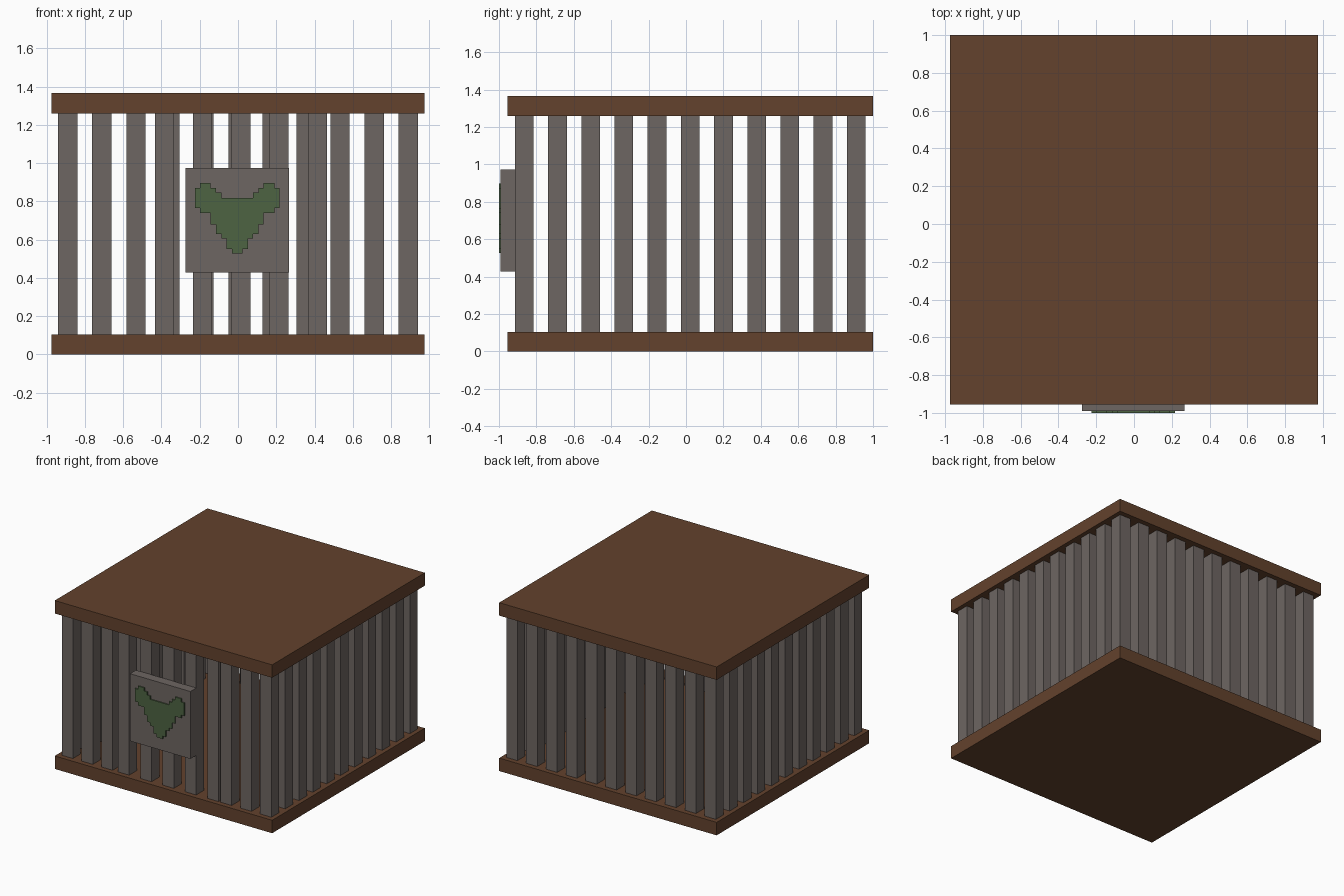
import bpy, bmesh

if "Cube" in bpy.data.objects:
    bpy.data.objects.remove(bpy.data.objects["Cube"])


def material(name, rgb):
    m = bpy.data.materials.new(name)
    m.diffuse_color = (*rgb, 1)
    m.use_nodes = True
    m.node_tree.nodes["Principled BSDF"].inputs["Base Color"].default_value = m.diffuse_color
    return m


BROWN = material("brown wood", (0.125, 0.054, 0.026))
GREY = material("grey metal", (0.155, 0.132, 0.122))
GREEN = material("dark green", (0.075, 0.125, 0.055))


def finish(name, bm, mat):
    bmesh.ops.recalc_face_normals(bm, faces=bm.faces)
    mesh = bpy.data.meshes.new(name)
    bm.to_mesh(mesh)
    bm.free()
    mesh.materials.append(mat)
    ob = bpy.data.objects.new(name, mesh)
    bpy.context.collection.objects.link(ob)
    return ob


def box(name, lo, hi, mat):
    bm = bmesh.new()
    bmesh.ops.create_cube(bm, size=1)
    for v in bm.verts:
        v.co = [hi[i] if v.co[i] > 0 else lo[i] for i in range(3)]
    return finish(name, bm, mat)


Z0, Z1 = 0.105, 1.26   # bar bottom and top
W = 0.1                # bar width
X0, Y0, Y1 = -0.94, -0.915, 0.86
STEP = 0.178


def bar(name, x, y):
    box(name, (x, y, Z0), (x + W, y + W, Z1), GREY)


# Floor and roof slabs
box("floor_slab", (-0.975, -0.955, 0), (0.975, 1.0, Z0), BROWN)
box("roof_slab", (-0.975, -0.955, Z1), (0.975, 1.0, 1.365), BROWN)

# Back bars and both side rows
for i in range(11):
    bar("back_bar", X0 + i * STEP, Y1)
for i in range(10):
    y = Y0 + i * (Y1 - Y0) / 10
    bar("left_bar", X0, y)
    bar("right_bar", -X0 - W, y)

# Front bars: regular at the sides, wider spaced at the door
for i in (1, 2, 8, 9):
    bar("front_bar", X0 + i * STEP, Y0)
for i in range(5):
    bar("door_bar", -0.435 + i * 0.2, Y0)

# Sign plate on the door
box("sign_plate", (-0.275, -0.991, 0.427), (0.267, Y0, 0.973), GREY)

# Stepped heart: top and bottom of each column on the left half, mirrored
cols = [(0.87, 0.765), (0.897, 0.74), (0.897, 0.74), (0.87, 0.68),
        (0.845, 0.63), (0.818, 0.605), (0.818, 0.55), (0.818, 0.527)]
cols += cols[::-1]
PX = 0.0277
left = -0.004 - 8 * PX
top, bottom = [], []
for i, (t, b) in enumerate(cols):
    for x in (left + i * PX, left + (i + 1) * PX):
        for line, z in ((top, t), (bottom, b)):
            # Skip joints between columns of equal height
            if len(line) > 1 and line[-1][1] == z:
                line.pop() if abs(line[-2][1] - z) < 1e-6 else None
            line.append((x, z))
bm = bmesh.new()
face = bm.faces.new([bm.verts.new((x, -1.0, z)) for x, z in top + bottom[::-1]])
ext = bmesh.ops.extrude_face_region(bm, geom=[face], use_keep_orig=True)
for v in ext["geom"]:
    if isinstance(v, bmesh.types.BMVert):
        v.co.y = -0.991
finish("heart_emblem", bm, GREEN)
